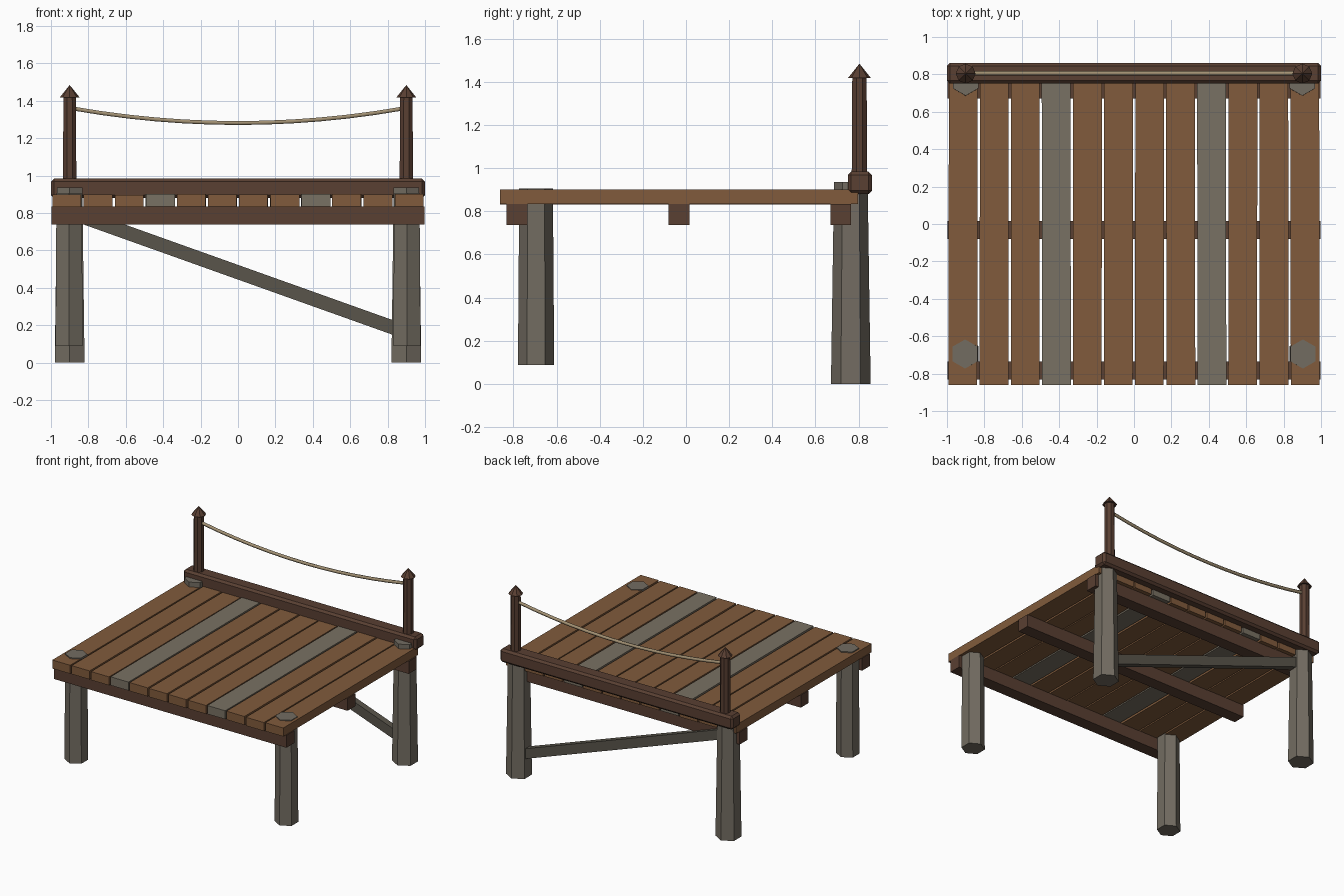
import bpy, math, random
from mathutils import Vector

if "Cube" in bpy.data.objects:
    bpy.data.objects.remove(bpy.data.objects["Cube"])

random.seed(4)

def material(name, rgb):
    m = bpy.data.materials.new(name)
    m.diffuse_color = (*rgb, 1)
    m.use_nodes = True
    m.node_tree.nodes["Principled BSDF"].inputs["Base Color"].default_value = m.diffuse_color
    return m

PLANK = material("plank_wood", (0.22, 0.105, 0.045))
WEATHERED = material("weathered_wood", (0.19, 0.165, 0.125))
POST = material("post_wood", (0.17, 0.15, 0.12))
DARK = material("dark_wood", (0.10, 0.05, 0.032))
BRACE = material("brace_wood", (0.10, 0.09, 0.07))
ROPE = material("rope_fibre", (0.36, 0.28, 0.17))

def finish(name, mat):
    ob = bpy.context.object
    ob.name = name
    ob.data.materials.append(mat)
    return ob

def box(name, lo, hi, mat, bevel=0.0, rot=(0, 0, 0)):
    lo, hi = Vector(lo), Vector(hi)
    bpy.ops.mesh.primitive_cube_add(size=1, location=(lo + hi) / 2, rotation=rot)
    ob = finish(name, mat)
    ob.scale = hi - lo
    bpy.ops.object.transform_apply(location=False, rotation=False, scale=True)
    if bevel:
        mod = ob.modifiers.new("chamfer", 'BEVEL')
        mod.width, mod.segments = bevel, 1
    return ob

def column(name, sides, r1, r2, x, y, z1, z2, mat, turn=0.0):
    bpy.ops.mesh.primitive_cone_add(vertices=sides, radius1=r1, radius2=r2, depth=z2 - z1,
                                    location=(x, y, (z1 + z2) / 2), rotation=(0, 0, turn))
    return finish(name, mat)

# Deck planks, two of them weathered grey
for i in range(12):
    x = -0.914 + i * 0.1662
    dz = random.uniform(-0.003, 0.002)
    box(f"deck_plank_{i + 1}", (x - 0.077, -0.862, 0.834 + dz), (x + 0.077, 0.797, 0.9 + dz),
        WEATHERED if i in (3, 8) else PLANK, rot=(0, 0, random.uniform(-0.002, 0.002)))

# Joists under the deck
for name, y in (("front", -0.783), ("middle", -0.032), ("back", 0.718)):
    box(f"{name}_joist", (-0.998, y - 0.048, 0.737), (0.998, y + 0.048, 0.834), DARK)

# Hexagonal piles, railing posts and pointed caps on both sides
for side, s in (("left", -1), ("right", 1)):
    column(f"{side}_front_pile", 6, 0.084, 0.078, s * 0.903, -0.695, 0.088, 0.906, POST)
    column(f"{side}_back_pile", 6, 0.092, 0.078, s * 0.9, 0.764, 0.0, 0.936, POST)
    column(f"{side}_rail_post", 8, 0.039, 0.036, s * 0.9, 0.804, 0.93, 1.42, DARK, math.pi / 8)
    column(f"{side}_post_cap", 8, 0.053, 0.0, s * 0.9, 0.804, 1.418, 1.484, DARK)

# Chamfered kerb beam along the back edge
box("back_kerb_beam", (-1, 0.75, 0.88), (1, 0.862, 0.984), DARK, bevel=0.016)

# Diagonal brace between the back piles
a, b = Vector((-0.88, 0.77, 0.797)), Vector((0.9, 0.77, 0.162))
mid, half = (a + b) / 2, (b - a).length / 2
ext = Vector((half, 0.025, 0.037))
box("diagonal_brace", mid - ext, mid + ext, BRACE,
    rot=(0, math.atan2(a.z - b.z, b.x - a.x), 0))

# Sagging rope between the railing posts
curve = bpy.data.curves.new("rope", 'CURVE')
curve.dimensions = '3D'
curve.bevel_depth, curve.bevel_resolution = 0.012, 1
curve.use_fill_caps = True
spline = curve.splines.new('POLY')
n = 12
spline.points.add(n)
for i, p in enumerate(spline.points):
    t = 2 * i / n - 1
    p.co = (0.88 * t, 0.806, 1.281 + 0.077 * t * t, 1)
rope = bpy.data.objects.new("rope", curve)
rope.data.materials.append(ROPE)
bpy.context.collection.objects.link(rope)
